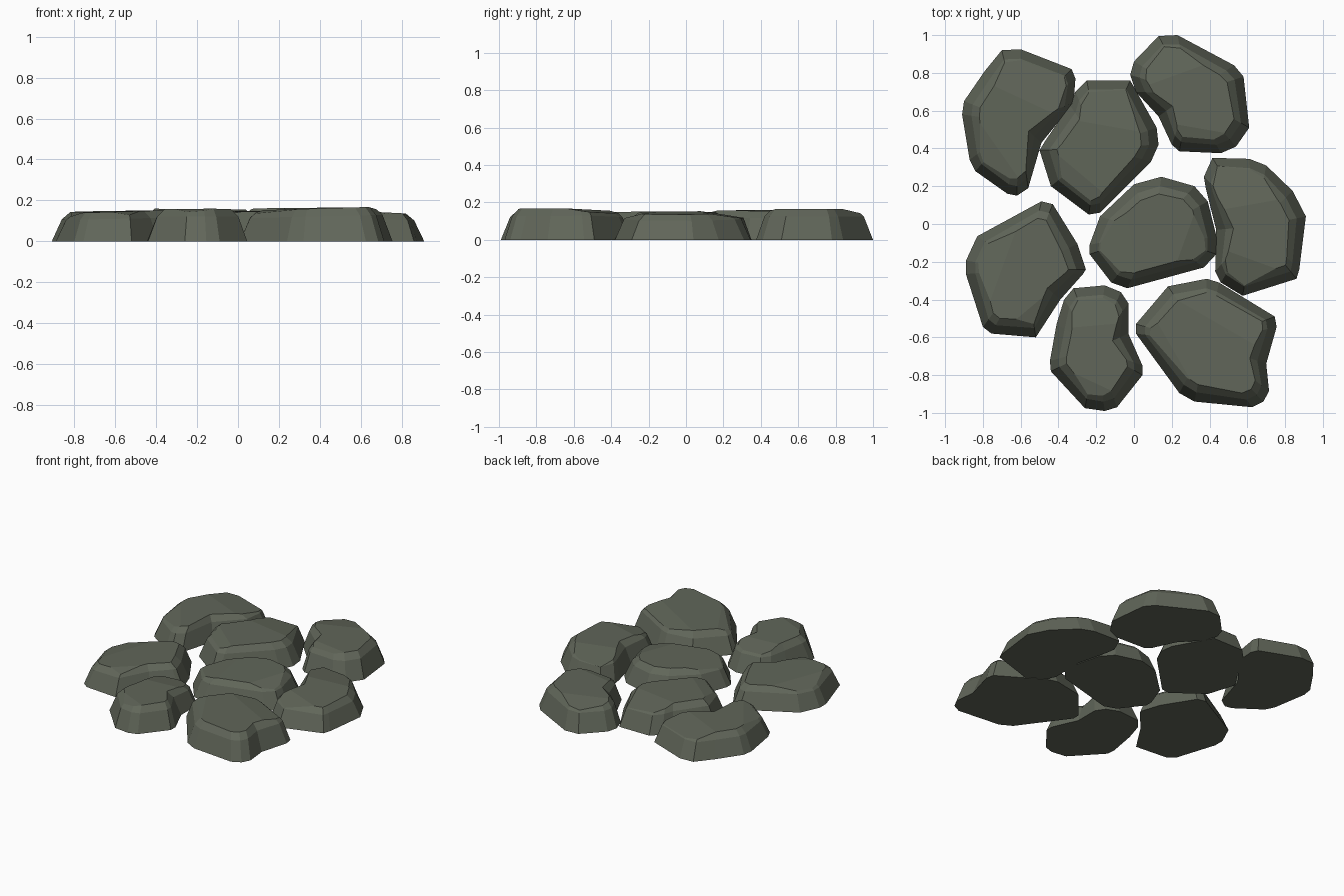
import bpy, bmesh, math
from mathutils import Vector

if "Cube" in bpy.data.objects:
    bpy.data.objects.remove(bpy.data.objects["Cube"])

mat = bpy.data.materials.new("mossy grey stone")
mat.diffuse_color = (0.118, 0.132, 0.100, 1)
mat.use_nodes = True
mat.node_tree.nodes["Principled BSDF"].inputs["Base Color"].default_value = mat.diffuse_color


def stone(name, outline, h, tilt, chip):
    """Flat rock: outline rings drawn in towards the middle, then chipped by a sloping cut."""
    pts = [Vector(p) for p in outline]
    c = Vector(((min(p.x for p in pts) + max(p.x for p in pts)) / 2,
                (min(p.y for p in pts) + max(p.y for p in pts)) / 2))
    bm = bmesh.new()
    rings = []
    for inset, level in ((0, 0), (0.05, 0.76), (0.092, 1)):
        ring = []
        for p in pts:
            q = p + (c - p).normalized() * inset
            z = level * (h + tilt[0] * (q.x - c.x) + tilt[1] * (q.y - c.y))
            ring.append(bm.verts.new((q.x, q.y, z)))
        rings.append(ring)
    n = len(pts)
    for lo, hi in zip(rings, rings[1:]):
        for i in range(n):
            j = (i + 1) % n
            bm.faces.new((lo[i], lo[j], hi[j], hi[i]))
    bm.faces.new(rings[0])
    bm.faces.new(rings[-1])
    # sloping chips, one broad and one small on the far side
    for ang, reach, slope in ((chip, 0.12, 0.16), (chip + 150, 0.17, 0.22)):
        d = Vector((math.cos(math.radians(ang)), math.sin(math.radians(ang))))
        q = d * reach
        z = h + tilt[0] * q.x + tilt[1] * q.y
        bmesh.ops.bisect_plane(bm, geom=bm.verts[:] + bm.edges[:] + bm.faces[:],
                               plane_co=(c.x + q.x, c.y + q.y, z),
                               plane_no=(d.x * slope - tilt[0], d.y * slope - tilt[1], 1),
                               clear_outer=True)
        rim = [e for e in bm.edges if e.is_boundary]
        if rim:
            bmesh.ops.holes_fill(bm, edges=rim, sides=0)
    bmesh.ops.recalc_face_normals(bm, faces=bm.faces[:])
    me = bpy.data.meshes.new(name)
    bm.to_mesh(me)
    bm.free()
    me.materials.append(mat)
    bpy.context.collection.objects.link(bpy.data.objects.new(name, me))


# back row
stone("stone_back_left", [(-.70, .92), (-.60, .925), (-.33, .82), (-.31, .77), (-.32, .64),
      (-.49, .43), (-.56, .19), (-.62, .15), (-.67, .16), (-.84, .28), (-.87, .34),
      (-.91, .58), (-.90, .65), (-.79, .81)], .147, (.02, .01), 65)
stone("stone_back_middle", [(-.25, .76), (-.02, .76), (.12, .51), (.13, .42), (.09, .33),
      (-.18, .06), (-.24, .05), (-.44, .20), (-.50, .39), (-.47, .44), (-.34, .63),
      (-.31, .70)], .157, (-.01, 0), 80)
stone("stone_back_right", [(.13, .995), (.23, 1.0), (.53, .84), (.58, .78), (.61, .51),
      (.54, .41), (.46, .375), (.24, .385), (.20, .42), (.13, .57), (.01, .70),
      (-.02, .79), (0, .86)], .163, (.01, 0), 110)
# middle row
stone("stone_right", [(.415, .35), (.61, .345), (.70, .31), (.84, .175), (.91, .04),
      (.875, -.24), (.86, -.29), (.575, -.38), (.46, -.31), (.43, -.25), (.435, -.03),
      (.38, .19), (.37, .25)], .145, (-.05, 0), 100)
stone("stone_centre", [(.145, .25), (.32, .20), (.39, .12), (.44, -.08), (.435, -.16),
      (.37, -.23), (-.035, -.34), (-.12, -.31), (-.235, -.16), (-.235, -.11),
      (-.18, .04), (0, .21)], .147, (0, .01), 190)
stone("stone_left", [(-.49, .12), (-.43, .105), (-.30, -.105), (-.255, -.24), (-.27, -.265),
      (-.39, -.40), (-.52, -.60), (-.755, -.58), (-.80, -.545), (-.89, -.265),
      (-.89, -.195), (-.83, -.065)], .145, (.03, 0), 160)
# front row
stone("stone_front_middle", [(-.32, -.34), (-.155, -.325), (-.07, -.36), (-.03, -.42),
      (-.03, -.58), (.045, -.75), (.045, -.80), (-.09, -.97), (-.155, -.99), (-.26, -.975),
      (-.44, -.78), (-.445, -.725), (-.41, -.53), (-.37, -.40)], .157, (0, -.01), 95)
stone("stone_front_right", [(.18, -.33), (.385, -.29), (.45, -.31), (.745, -.49),
      (.755, -.545), (.70, -.74), (.715, -.885), (.685, -.94), (.625, -.97), (.32, -.94),
      (.24, -.895), (.01, -.58), (.01, -.53)], .160, (.03, 0), 60)
